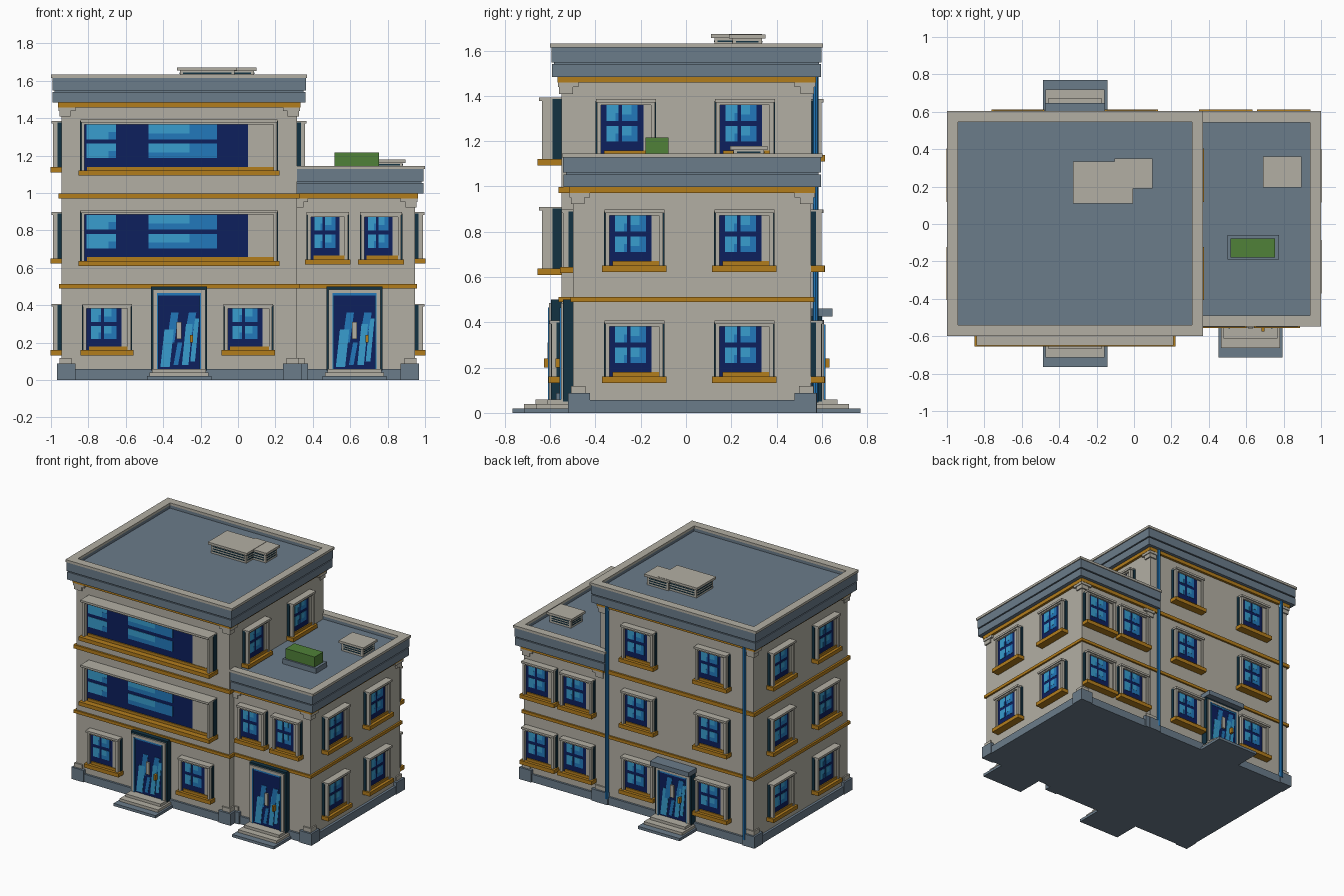
import bpy, bmesh, math
from mathutils import Matrix, Vector

if "Cube" in bpy.data.objects:
    bpy.data.objects.remove(bpy.data.objects["Cube"], do_unlink=True)

COLOURS = {
    "stone": (0.45, 0.43, 0.37), "slate": (0.145, 0.20, 0.255),
    "navy": (0.004, 0.014, 0.11), "blue": (0.016, 0.19, 0.50),
    "sky": (0.04, 0.34, 0.62), "ochre": (0.45, 0.205, 0.012),
    "dark_teal": (0.006, 0.032, 0.055), "hedge_green": (0.08, 0.22, 0.04),
}
NAMES = list(COLOURS)
MATS = []
for name, rgb in COLOURS.items():
    m = bpy.data.materials.new(name)
    m.use_nodes = True
    m.diffuse_color = (*rgb, 1)
    bsdf = m.node_tree.nodes["Principled BSDF"]
    bsdf.inputs["Base Color"].default_value = (*rgb, 1)
    bsdf.inputs["Roughness"].default_value = 0.8
    MATS.append(m)


class Part:
    """Collects coloured solids into one mesh."""
    def __init__(self, name):
        self.name, self.bm = name, bmesh.new()

    def paint(self, verts, colour):
        for f in {f for v in verts for f in v.link_faces}:
            f.material_index = NAMES.index(colour)

    def box(self, colour, x, y, z, lean=0):
        lo, hi = Vector((x[0], y[0], z[0])), Vector((x[1], y[1], z[1]))
        mat = Matrix.Translation((lo + hi) / 2) @ Matrix.Diagonal((*(hi - lo), 1))
        verts = bmesh.ops.create_cube(self.bm, size=1, matrix=mat)["verts"]
        for v in verts:
            if v.co.z > (z[0] + z[1]) / 2:
                v.co.x += lean
        self.paint(verts, colour)

    def ring(self, colour, x, y, z, t):
        self.box(colour, x, (y[0], y[0] + t), z)
        self.box(colour, x, (y[1] - t, y[1]), z)
        for a in (x[0], x[1] - t):
            self.box(colour, (a, a + t), (y[0] + t, y[1] - t), z)

    def mesh(self):
        me = bpy.data.meshes.new(self.name)
        for m in MATS:
            me.materials.append(m)
        self.bm.to_mesh(me)
        self.bm.free()
        return me

    def done(self):
        return place(self.name, self.mesh())


def place(name, mesh, loc=(0, 0, 0), turn=0):
    ob = bpy.data.objects.new(name, mesh)
    ob.location = loc
    ob.rotation_euler.z = math.radians(turn)
    bpy.context.collection.objects.link(ob)
    return ob


def grow(r, a):
    return (r[0] - a, r[1] + a)


# Building blocks: walls, plinth, corner stones, string courses, cornice, roof
def block(name, x, y, top, courses):
    p = Part(name + "_walls")
    p.box("stone", x, y, (0.02, top))
    p.done()
    p = Part(name + "_plinth")
    p.box("slate", grow(x, 0.018), grow(y, 0.015), (0, 0.058))
    for i in (0, 1):
        for j in (0, 1):
            def corner(size, out):
                cx = (x[0] - out, x[0] + size) if i == 0 else (x[1] - size, x[1] + out)
                cy = (y[0] - out, y[0] + size) if j == 0 else (y[1] - size, y[1] + out)
                return cx, cy
            p.box("slate", *corner(0.075, 0.024), (0, 0.088))
            p.box("stone", *corner(0.055, 0.01), (0.088, 0.118))
            p.box("stone", *corner(0.075, 0.016), (top - 0.045, top - 0.02))
            p.box("stone", *corner(0.05, 0.01), (top - 0.075, top - 0.045))
    p.done()
    p = Part(name + "_string_courses")
    for z0, z1, out in courses:
        p.box("ochre", grow(x, out), grow(y, out), (z0, z1))
    p.done()
    p = Part(name + "_cornice")
    p.box("slate", grow(x, 0.046), grow(y, 0.042), (top, top + 0.056))
    p.box("slate", grow(x, 0.035), grow(y, 0.032), (top + 0.056, top + 0.064))
    p.box("slate", grow(x, 0.048), grow(y, 0.044), (top + 0.064, top + 0.105))
    p.ring("slate", grow(x, 0.048), grow(y, 0.044), (top + 0.105, top + 0.13), 0.048)
    p.ring("stone", grow(x, 0.055), grow(y, 0.05), (top + 0.13, top + 0.148), 0.06)
    p.done()


block("tower", (-0.945, 0.315), (-0.55, 0.555), 1.484,
      [(0.49, 0.512, 0.013), (0.97, 0.997, 0.014), (1.458, 1.484, 0.018)])
block("wing", (0.30, 0.945), (-0.498, 0.553), 0.997,
      [(0.49, 0.512, 0.013), (0.97, 0.997, 0.018)])


# Windows: outer face toward -y, sill top at z = 0
def window_mesh(name, w, h, depth, cols):
    p = Part(name)
    a, b, t = -w / 2, w / 2, 0.018
    p.box("dark_teal", (a - 0.006, b + 0.006), (-depth * 0.4, 0), (0, h))
    front = (-depth * 0.85, 0)
    p.box("stone", (a, a + t), front, (0, h))
    p.box("stone", (b - t, b), front, (0, h))
    p.box("stone", (a, b), front, (h - t, h))
    p.box("stone", (a - 0.005, b + 0.005), (-depth, 0), (h - 0.008, h + 0.007))
    pane = -depth * 0.55
    g0, g1 = a + t, b - t - 0.13 * w
    p.box("navy", (g0, g1), (pane, 0), (0, h - t))
    p.box("stone", (g1, b - t), (pane - 0.004, 0), (0, h - t))
    p.box("ochre", (g0 + 0.012, b - t), (pane - 0.008, 0), (0, 0.02))
    p.box("ochre", (a - 0.015, b + 0.015), (-depth - 0.006, 0), (-0.028, 0))
    # reflections on the panes
    gw = g1 - g0
    for c, (u0, u1) in enumerate(cols):
        for r, (v0, v1) in enumerate(((0.25, 0.54), (0.63, 0.93))):
            x0, x1, z0, z1 = g0 + u0 * gw, g0 + u1 * gw, v0 * h, v1 * h
            main, spot = ("sky", "blue") if c == 0 else ("blue", "sky")
            p.box(main, (x0, x1), (pane - 0.002, pane), (z0, z1))
            mid = x0 + (x1 - x0) * (0.75 if c == 0 else 0.6)
            zs = (z0, z0 + (z1 - z0) * 0.5) if c == 0 else (z0 + (z1 - z0) * 0.4, z1)
            sx = (mid, x1) if c == 0 else (x0, mid)
            p.box(spot, sx, (pane - 0.003, pane), zs)
    return p.mesh()


small_cols = ((0.13, 0.41), (0.5, 0.86))
window = window_mesh("window", 0.255, 0.24, 0.052, small_cols)
narrow = window_mesh("narrow_window", 0.215, 0.245, 0.052, small_cols)
wide = window_mesh("wide_window", 1.045, 0.265, 0.1, ((0.01, 0.19), (0.39, 0.81)))

floors = (0.16, 0.65, 1.138)
for i, z in enumerate(floors):
    for y in (-0.265, 0.26):
        place("left_window", window, (-0.945, y, z), -90)
    for x in (-0.62, -0.015):
        place("back_window", window, (x, 0.555, z), 180)
    if i < 2:
        for y in (-0.228, 0.258):
            place("wing_side_window", window, (0.945, y, z), 90)
        for x in (0.49, 0.80):
            place("wing_back_window", window, (x, 0.553, z), 180)
for y in (-0.265, 0.26):
    place("tower_side_window", window, (0.315, y, floors[2]), 90)
for x in (-0.70, 0.055):
    place("front_window", window, (x, -0.55, floors[0]))
for x in (0.48, 0.765):
    place("wing_front_window", narrow, (x, -0.498, 0.645))
for z in (0.637, 1.12):
    place("front_wide_window", wide, (-0.315, -0.55, z))


# Doors with glass, handles and three steps
def door_mesh(name, canopy):
    p = Part(name)
    top = 0.425 if canopy else 0.5
    p.box("dark_teal", (-0.15, 0.15), (-0.045, 0), (0.05, top))
    for s in (-1, 1):
        p.box("stone", sorted((s * 0.118, s * 0.14)), (-0.055, 0), (0.05, top - 0.015))
        p.box("blue", sorted((s * 0.11, s * 0.118)), (-0.06, 0), (0.06, top - 0.035))
    p.box("stone", (-0.14, 0.14), (-0.055, 0), (top - 0.035, top - 0.015))
    p.box("navy", (-0.112, 0.112), (-0.05, 0), (0.055, top - 0.035))
    p.box("blue", (-0.112, 0.112), (-0.052, 0), (top - 0.047, top - 0.035))
    # slanted reflections
    for x, wd, z0, z1, col in ((-0.1, 0.05, 0.07, 0.27, "sky"), (-0.065, 0.04, 0.2, 0.36, "blue"),
                               (-0.03, 0.025, 0.08, 0.2, "blue"), (0.015, 0.035, 0.08, 0.3, "sky"),
                               (0.03, 0.04, 0.24, 0.36, "blue"), (0.06, 0.025, 0.1, 0.33, "sky")):
        p.box(col, (x, x + wd), (-0.053, -0.05), (z0, z1), 0.022)
    p.box("stone", (-0.013, 0.013), (-0.062, -0.05), (0.22, 0.31))
    p.box("ochre", (0.058, 0.074), (-0.078, -0.05), (0.2, 0.24))
    if canopy:
        p.box("slate", (-0.16, 0.16), (-0.092, 0), (0.425, 0.46))
    for i, col in enumerate(("slate", "stone", "stone")):
        half = 0.172 - 0.014 * i
        p.box(col, (-half, half), (-0.215 + 0.05 * i, 0), (0.02 * i, 0.02 * i + 0.02))
    return p.mesh()


door = door_mesh("door", False)
place("front_door", door, (-0.315, -0.55, 0))
place("wing_door", door, (0.623, -0.498, 0))
place("back_door", door_mesh("canopy_door", True), (-0.315, 0.555, 0), 180)

# Drain pipes on the back
pipes = Part("drain_pipes")
for x in (-0.88, 0.25):
    vs = bmesh.ops.create_cone(pipes.bm, cap_ends=True, segments=8, radius1=0.013, radius2=0.013,
                               depth=1.44, matrix=Matrix.Translation((x, 0.572, 0.765)))["verts"]
    pipes.paint(vs, "blue")
pipes.done()


# Rooftop units with dark louvres
def roof_unit(p, x, y, z0, z1):
    body = grow(x, -0.015), grow(y, -0.015)
    p.box("stone", *body, (z0, z1 - 0.015))
    p.box("stone", x, y, (z1 - 0.017, z1))
    for k in range(3):
        z = z0 + (z1 - z0) * (0.2 + 0.2 * k)
        p.box("dark_teal", grow(body[0], -0.015), grow(body[1], 0.002), (z, z + 0.007))
        p.box("dark_teal", grow(body[0], 0.002), grow(body[1], -0.015), (z, z + 0.007))


units = Part("roof_units")
roof_unit(units, (-0.325, -0.005), (0.11, 0.335), 1.585, 1.672)
roof_unit(units, (-0.105, 0.10), (0.19, 0.35), 1.585, 1.67)
roof_unit(units, (0.69, 0.895), (0.195, 0.36), 1.10, 1.178)
units.done()

# Rooftop planter
planter = Part("planter")
planter.box("slate", (0.50, 0.775), (-0.19, -0.06), (1.10, 1.14))
planter.box("hedge_green", (0.517, 0.755), (-0.178, -0.077), (1.14, 1.215))
planter.done()
